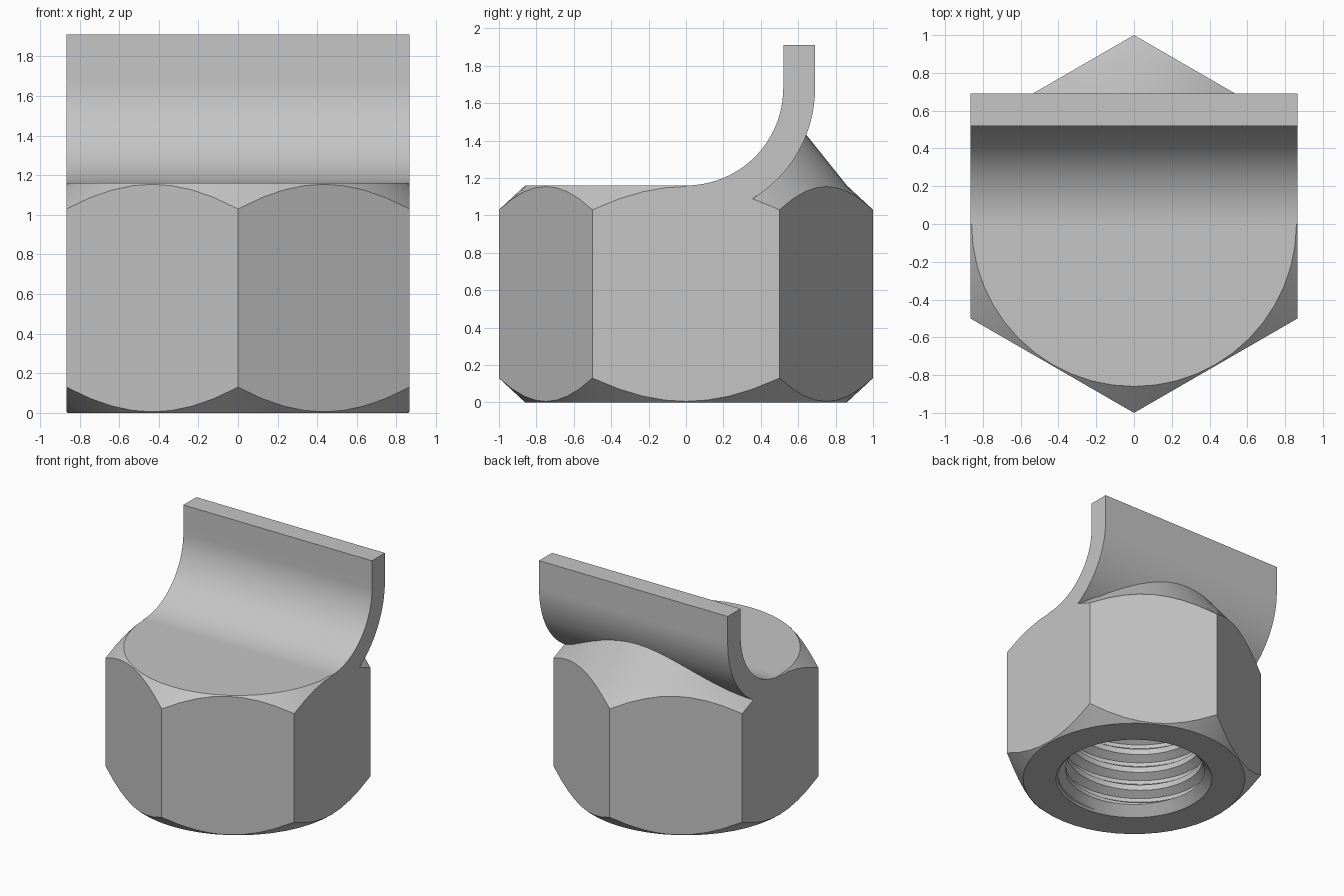
import bpy, bmesh, math
from math import sin, cos, pi

if "Cube" in bpy.data.objects:
    bpy.data.objects.remove(bpy.data.objects["Cube"], do_unlink=True)

steel = bpy.data.materials.new("grey steel")
steel.use_nodes = True
grey = (0.56, 0.56, 0.56, 1)
steel.diffuse_color = grey
steel.node_tree.nodes["Principled BSDF"].inputs["Base Color"].default_value = grey


def finish(name, bm):
    bmesh.ops.recalc_face_normals(bm, faces=bm.faces)
    mesh = bpy.data.meshes.new(name)
    bm.to_mesh(mesh)
    bm.free()
    mesh.materials.append(steel)
    obj = bpy.data.objects.new(name, mesh)
    bpy.context.collection.objects.link(obj)
    return obj


def prism(name, points, axis, low, high):
    """Extrude a profile: (x, y) points along Z or (y, z) points along X."""
    bm = bmesh.new()
    place = (lambda a, b, h: (a, b, h)) if axis == "Z" else (lambda a, b, h: (h, a, b))
    face = bm.faces.new([bm.verts.new(place(a, b, low)) for a, b in points])
    new = bmesh.ops.extrude_face_region(bm, geom=[face])["geom"]
    shift = [0, 0, 0]
    shift["XYZ".index(axis)] = high - low
    bmesh.ops.translate(bm, vec=shift,
                        verts=[v for v in new if isinstance(v, bmesh.types.BMVert)])
    return finish(name, bm)


def lathe(name, profile, segments=48):
    """Revolve (radius, z) points; the profile starts and ends on the axis."""
    bm = bmesh.new()
    rings = [[bm.verts.new((r * sin(2 * pi * i / segments), r * cos(2 * pi * i / segments), z))
              for i in range(segments)] for r, z in profile[1:-1]]
    for a, b in zip(rings, rings[1:]):
        for i in range(segments):
            j = (i + 1) % segments
            bm.faces.new((a[i], a[j], b[j], b[i]))
    bm.faces.new(rings[0])
    bm.faces.new(rings[-1])
    return finish(name, bm)


def thread_cutter(name, turn, pitch, bottom, turns, segments=48):
    """Closed helical core; turn lists (phase, radius) along one pitch."""
    bm = bmesh.new()
    m = len(turn)
    levels = m * turns + 1
    cols = []
    for i in range(segments):
        a = 2 * pi * i / segments
        col = []
        for k in range(levels):
            phase, r = turn[k % m]
            z = bottom + pitch * (k // m + phase + i / segments)
            col.append(bm.verts.new((r * cos(a), r * sin(a), z)))
        cols.append(col)
    for a, b in zip(cols, cols[1:]):
        for k in range(levels - 1):
            bm.faces.new((a[k], b[k], b[k + 1], a[k + 1]))
    # The seam joins each turn to the next one
    first, last = cols[0], cols[-1]
    for k in range(levels - 1 - m):
        bm.faces.new((last[k], first[k + m], first[k + m + 1], last[k + 1]))
    # Fan caps, including the step left at the seam
    low = [c[0] for c in cols] + first[m:0:-1]
    high = [c[-1] for c in cols] + last[-2:-2 - m:-1]
    for loop in (low, high):
        mid = bm.verts.new((0, 0, sum(v.co.z for v in loop) / len(loop)))
        for i, v in enumerate(loop):
            bm.faces.new((v, loop[(i + 1) % len(loop)], mid))
    return finish(name, bm)


def combine(target, tool, operation):
    mod = target.modifiers.new(operation.title(), "BOOLEAN")
    mod.operation = operation
    mod.solver = "EXACT"
    mod.object = tool
    tool.hide_render = True
    bpy.context.view_layer.objects.active = target
    bpy.ops.object.modifier_apply(modifier=mod.name)
    bpy.data.objects.remove(tool, do_unlink=True)


def arc(radius, steps=24):
    """Quarter circle from straight down to the back, around the lip centre."""
    return [(radius * sin(pi / 2 * i / steps), 1.68 - radius * cos(pi / 2 * i / steps))
            for i in range(steps + 1)]


# Chamfered round blank, with a tapering shoulder behind the lip
nut = lathe("hex_nut_with_lip", [(0, 0), (0.86, 0), (1.14, 0.26), (1.14, 0.9), (0.86, 1.16),
                                 (0.64, 1.435), (0.5, 1.62), (0, 1.62)])

# Four slanted hex sides
wide = math.sqrt(3)
combine(nut, prism("slanted_sides", [(0, -1), (wide, 0), (0, 1), (-wide, 0)], "Z", -1, 3),
        "INTERSECT")

# Curved lip: solid outer shape, then the channel in front of it
combine(nut, prism("lip_block", arc(0.69) + [(0.69, 1.91), (0, 1.91)], "X", -1.2, 1.2), "UNION")
combine(nut, prism("channel", [(-1.5, 1.16)] + arc(0.52) + [(0.52, 2.3), (-1.5, 2.3)],
                   "X", -1.6, 1.6), "DIFFERENCE")

# Two flat sides shared by the nut and the lip
half = wide / 2
combine(nut, prism("flat_sides", [(-half, -2), (half, -2), (half, 2), (-half, 2)], "Z", -1, 3),
        "INTERSECT")

# Blind threaded hole with a countersunk mouth
combine(nut, thread_cutter("thread", [(0, 0.53), (0.3, 0.53), (0.55, 0.59), (0.75, 0.59)],
                           0.16, -0.22, 6), "DIFFERENCE")
combine(nut, lathe("countersink", [(0, -0.1), (0.705, -0.1), (0.52, 0.085), (0, 0.085)]),
        "DIFFERENCE")

# Smooth shading with crisp edges
bpy.ops.object.select_all(action="DESELECT")
nut.select_set(True)
bpy.context.view_layer.objects.active = nut
bpy.ops.object.shade_smooth_by_angle(angle=math.radians(25))
weighted = nut.modifiers.new("Weighted normals", "WEIGHTED_NORMAL")
weighted.keep_sharp = True
